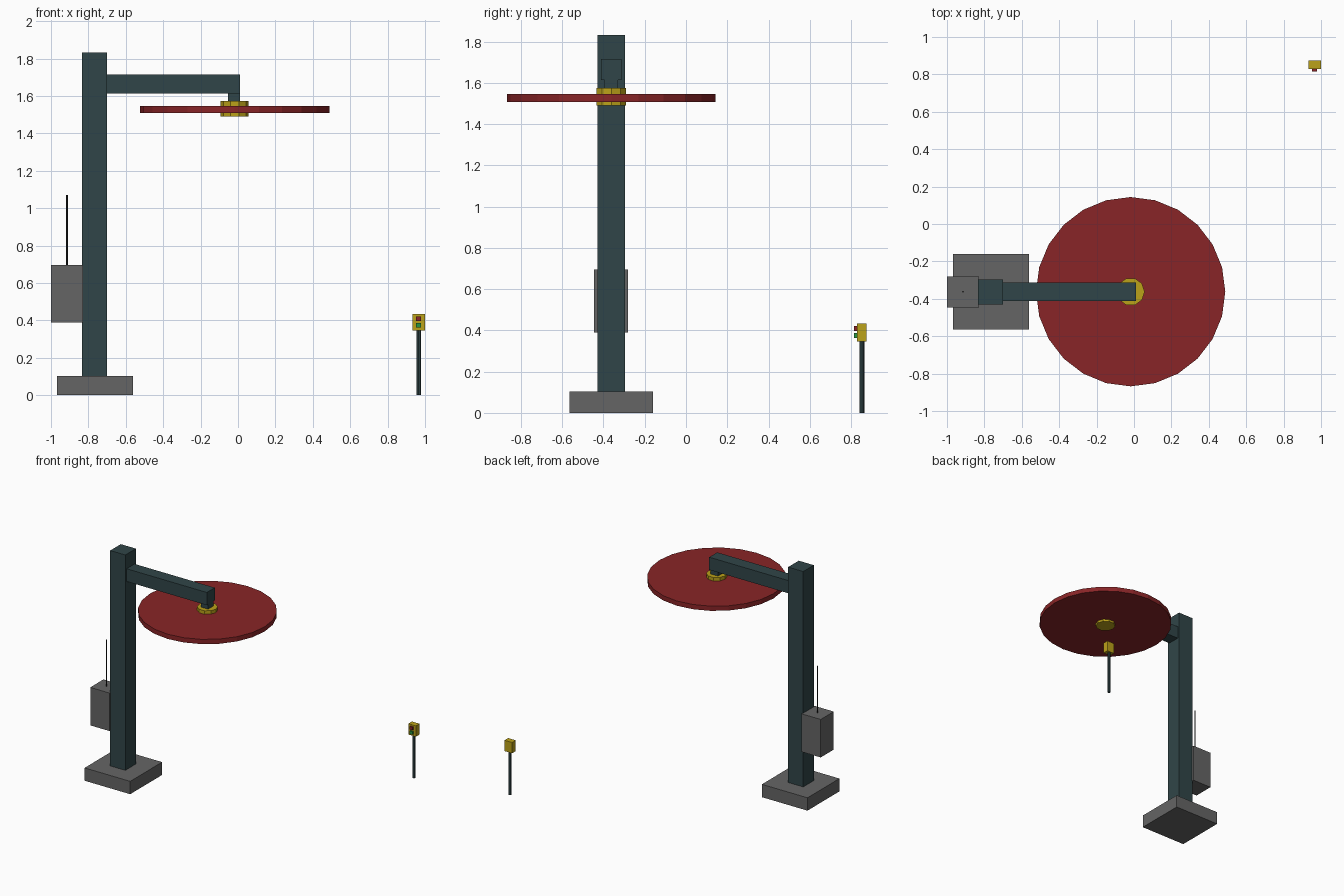
import bpy

if "Cube" in bpy.data.objects:
    bpy.data.objects.remove(bpy.data.objects["Cube"])


def material(name, rgb):
    m = bpy.data.materials.new(name)
    m.diffuse_color = (*rgb, 1)
    m.use_nodes = True
    m.node_tree.nodes["Principled BSDF"].inputs["Base Color"].default_value = m.diffuse_color
    return m


TEAL = material("dark_teal", (0.03, 0.06, 0.065))
RED = material("red", (0.25, 0.018, 0.02))
YELLOW = material("yellow", (0.5, 0.36, 0.01))
GREEN = material("green", (0.02, 0.3, 0.05))
GREY = material("grey", (0.13, 0.13, 0.13))
BLACK = material("black", (0.02, 0.02, 0.02))


def box(name, x, y, z, mat):
    """Box from (min, max) ranges on each axis."""
    bpy.ops.mesh.primitive_cube_add(size=1, location=[sum(r) / 2 for r in (x, y, z)])
    o = bpy.context.object
    o.name = name
    o.scale = [r[1] - r[0] for r in (x, y, z)]
    bpy.ops.object.transform_apply(location=False, rotation=False, scale=True)
    o.data.materials.append(mat)
    return o


def disc(name, x, y, z, radius, sides, mat):
    """Upright flat-sided cylinder with one corner on the x axis."""
    bpy.ops.mesh.primitive_cylinder_add(
        vertices=sides, radius=radius, depth=z[1] - z[0],
        location=(x, y, sum(z) / 2), rotation=(0, 0, 1.5707963))
    o = bpy.context.object
    o.name = name
    o.data.materials.append(mat)
    return o


CX, CY = -0.018, -0.362   # wheel axis

# Post and footing
box("footing", (-0.967, -0.562), (-0.565, -0.16), (0, 0.103), GREY)
box("post", (-0.834, -0.70), (-0.43, -0.296), (0.002, 1.832), TEAL)

# Arm and hanging end
box("arm", (-0.71, 0.012), (-0.413, -0.312), (1.613, 1.715), TEAL)
box("arm_drop", (-0.053, 0.012), (-0.396, -0.329), (1.56, 1.62), TEAL)

# Wheel and hub
disc("wheel", CX, CY, (1.508, 1.546), 0.506, 24, RED)
disc("hub", CX, CY, (1.49, 1.574), 0.075, 10, YELLOW)

# Control box with aerial
box("control_box", (-1.0, -0.83), (-0.446, -0.28), (0.39, 0.695), GREY)
disc("aerial", -0.914, CY, (0.69, 1.07), 0.005, 6, BLACK)

# Signal on a small pole
disc("signal_pole", 0.966, 0.853, (0, 0.35), 0.012, 8, TEAL)
box("signal_head", (0.933, 1.0), (0.828, 0.874), (0.347, 0.434), YELLOW)
for name, z, mat in (("red_lamp", 0.41, RED), ("green_lamp", 0.374, GREEN)):
    box(name, (0.953, 0.979), (0.815, 0.832), (z - 0.012, z + 0.012), mat)
